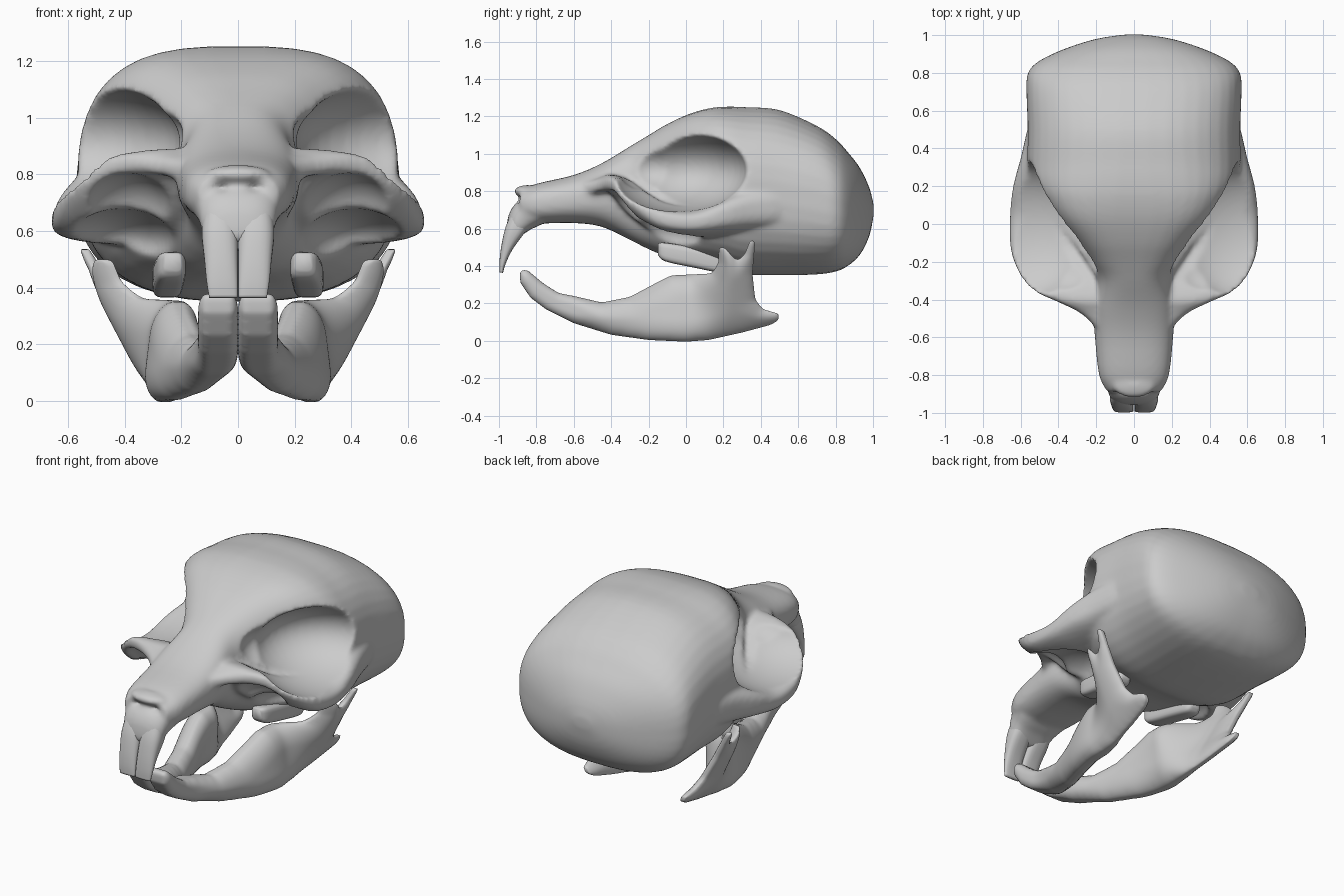
import bpy, bmesh, math
from mathutils import Vector, Matrix

if "Cube" in bpy.data.objects:
    bpy.data.objects.remove(bpy.data.objects["Cube"])


def skin(name, rings):
    """Closed mesh through a list of equal rings, capped at both ends."""
    bm = bmesh.new()
    vs = [[bm.verts.new(p) for p in r] for r in rings]
    n = len(vs[0])
    for a, b in zip(vs, vs[1:]):
        for i in range(n):
            bm.faces.new((a[i], a[(i + 1) % n], b[(i + 1) % n], b[i]))
    bm.faces.new(vs[0])
    bm.faces.new(vs[-1])
    bmesh.ops.recalc_face_normals(bm, faces=bm.faces)
    return to_object(name, bm)


def to_object(name, bm):
    me = bpy.data.meshes.new(name)
    bm.to_mesh(me)
    bm.free()
    ob = bpy.data.objects.new(name, me)
    bpy.context.collection.objects.link(ob)
    me.polygons.foreach_set("use_smooth", [True] * len(me.polygons))
    return ob


def spline(rows, steps):
    """Catmull-Rom interpolation of number tuples."""
    out = []
    for i in range(len(rows) - 1):
        p0, p1 = rows[max(i - 1, 0)], rows[i]
        p2, p3 = rows[i + 1], rows[min(i + 2, len(rows) - 1)]
        for k in range(steps):
            t = k / steps
            out.append([0.5 * (2 * b + (c - a) * t + (2 * a - 5 * b + 4 * c - d) * t * t
                               + (3 * b - a - 3 * c + d) * t ** 3)
                        for a, b, c, d in zip(p0, p1, p2, p3)])
    return out + [list(rows[-1])]


def loft(name, rows, low=2.5, n=40, steps=4, tilt=False):
    """rows: x, y, z, half width, half height, roundness of the upper half."""
    pts = spline(rows, steps)
    rings = []
    for i, (x, y, z, a, b, e) in enumerate(pts):
        p, q = pts[max(i - 1, 0)], pts[min(i + 1, len(pts) - 1)]
        up = Vector((0, p[2] - q[2], q[1] - p[1])).normalized() if tilt else Vector((0, 0, 1))
        ring = []
        for k in range(n):
            t = 2 * math.pi * (k + 0.5) / n
            c, s = math.cos(t), math.sin(t)
            w = 2 / (e if s > 0 else low)
            ring.append(Vector((x, y, z))
                        + Vector((max(a, .006) * math.copysign(abs(c) ** w, c), 0, 0))
                        + up * max(b, .006) * math.copysign(abs(s) ** w, s))
        rings.append(ring)
    return skin(name, rings)


def slab(rows):
    """y, half width, top, bottom, roundness -> loft rows"""
    return [(0, y, (t + b) / 2, w, (t - b) / 2, e) for y, w, t, b, e in rows]


def ellipsoids(name, centre, radii, sides=(1, -1)):
    bm = bmesh.new()
    for s in sides:
        m = Matrix.Translation((s * centre[0], centre[1], centre[2])) @ Matrix.Diagonal((*radii, 1))
        bmesh.ops.create_uvsphere(bm, u_segments=40, v_segments=24, radius=1, matrix=m)
    return to_object(name, bm)


def boolean(ob, other, op):
    m = ob.modifiers.new(op, 'BOOLEAN')
    m.object, m.operation, m.solver = other, op, 'EXACT'
    other.hide_render = True


def remesh_smooth(ob, voxel, iterations):
    m = ob.modifiers.new("remesh", 'REMESH')
    m.mode, m.voxel_size, m.use_smooth_shade = 'VOXEL', voxel, True
    m = ob.modifiers.new("smooth", 'SMOOTH')
    m.factor, m.iterations = 0.5, iterations


def bake(ob, helpers=()):
    dg = bpy.context.evaluated_depsgraph_get()
    me = bpy.data.meshes.new_from_object(ob.evaluated_get(dg))
    ob.modifiers.clear()
    ob.data = me
    for h in helpers:
        bpy.data.objects.remove(h)


def smooth(t):
    t = min(max(t, 0), 1)
    return t * t * (3 - 2 * t)


# Braincase and snout
skull = loft("skull", slab([
    (-.89, .14, .80, .66, 2.4), (-.80, .185, .84, .63, 2.5), (-.60, .207, .887, .63, 2.5),
    (-.45, .215, .95, .61, 2.5), (-.30, .20, 1.04, .54, 2.6), (-.20, .25, 1.10, .49, 3),
    (-.10, .32, 1.16, .45, 3.4), (.02, .42, 1.215, .43, 3.6), (.13, .50, 1.245, .41, 3.2),
    (.22, .55, 1.253, .385, 2.8), (.32, .565, 1.25, .355, 2.6), (.50, .563, 1.235, .35, 2.5),
    (.70, .57, 1.15, .355, 2.6), (.80, .562, 1.08, .37, 2.5), (.865, .50, 1.01, .40, 2.5),
    (.93, .36, .925, .46, 2.4), (.98, .20, .82, .56, 2.2), (1.003, .05, .73, .67, 2)]), low=2.6)

# Premaxilla carrying the incisors
premaxilla = loft("premaxilla", [
    (0, -.70, .76, .17, .09, 3), (0, -.80, .71, .165, .09, 3), (0, -.87, .66, .142, .08, 3),
    (0, -.91, .60, .126, .054, 3), (0, -.93, .555, .11, .03, 3)], tilt=True)

# Cheek arches
cheeks = loft("cheek_arches", slab([
    (-.58, .18, .86, .76, 3), (-.51, .24, .87, .77, 3), (-.46, .305, .88, .785, 3),
    (-.41, .41, .895, .79, 3), (-.36, .52, .885, .735, 3),
    (-.30, .585, .86, .67, 3), (-.20, .635, .79, .595, 3), (-.10, .657, .74, .558, 3),
    (.05, .657, .73, .545, 3), (.20, .64, .80, .55, 3), (.35, .60, .87, .555, 2.8),
    (.50, .565, .90, .56, 2.6), (.60, .53, .90, .57, 2.5)]), low=3.5)

# Nose tip
nose = ellipsoids("nose_tip", (0, -.85, .80), (.115, .07, .033), sides=(1,))

# Eye sockets, hollows under the cheeks, nostrils
orbits = ellipsoids("orbit_cutter", (.62, -.04, .915), (.42, .37, .225))
corners = ellipsoids("inner_orbit_cutter", (.38, -.19, .925), (.195, .175, .13))
hollows = ellipsoids("cheek_hollow_cutter", (.41, -.24, .55), (.19, .32, .13))
fronts = ellipsoids("front_hollow_cutter", (.39, -.39, .63), (.18, .18, .175))
nostrils = ellipsoids("nostril_cutter", (.06, -.92, .757), (.045, .06, .02))

boolean(skull, cheeks, 'UNION')
boolean(skull, orbits, 'DIFFERENCE')
boolean(skull, corners, 'DIFFERENCE')
boolean(skull, hollows, 'DIFFERENCE')
boolean(skull, fronts, 'DIFFERENCE')
boolean(skull, premaxilla, 'UNION')
boolean(skull, nose, 'UNION')
boolean(skull, nostrils, 'DIFFERENCE')
remesh_smooth(skull, .013, 9)
bake(skull, (cheeks, orbits, corners, hollows, fronts, premaxilla, nose, nostrils))

# Upper incisors and upper tooth rows
for s, side in ((1, "right"), (-1, "left")):
    loft("upper_incisor_" + side, [
        (s * .064, -.87, .67, .058, .06, 3), (s * .064, -.917, .59, .064, .052, 3),
        (s * .06, -.957, .50, .059, .032, 3), (s * .056, -.98, .42, .055, .018, 3),
        (s * .052, -.988, .365, .05, .01, 3)], n=20, tilt=True)
    loft("upper_teeth_" + side, [
        (s * .23, -.15, .49, .03, .03, 4), (s * .235, -.11, .475, .05, .05, 4),
        (s * .245, .05, .445, .055, .055, 4), (s * .25, .19, .42, .05, .055, 4),
        (s * .25, .23, .42, .03, .03, 4)], low=4, n=20)

# Lower jaw: side outline (y, z), thickened, then bent outwards towards the back
outline = [(-.89, .375), (-.885, .31), (-.83, .23), (-.75, .17), (-.60, .095), (-.40, .033),
           (-.20, .005), (0, -.004), (.12, .005), (.30, .045), (.45, .085), (.495, .11),
           (.495, .145), (.41, .17), (.37, .22), (.355, .36), (.37, .53), (.345, .545),
           (.315, .465), (.275, .425), (.20, .505), (.175, .50), (.175, .42), (.14, .36),
           (-.08, .35), (-.15, .315), (-.30, .235), (-.45, .205), (-.60, .24), (-.68, .255),
           (-.76, .305), (-.85, .38)]
edges = [(Vector(a), Vector(b) - Vector(a)) for a, b in zip(outline, outline[1:] + outline[:1])]


def rim_distance(p):
    return min((p - a - d * min(max((p - a).dot(d) / d.length_squared, 0), 1)).length for a, d in edges)


for s, side in ((1, "right"), (-1, "left")):
    jaw = skin("lower_jaw_" + side, [[(x, y, z) for y, z in outline] for x in (-.075, -.025, .025, .075)])
    remesh_smooth(jaw, .013, 5)
    bake(jaw)
    bm = bmesh.new()
    bm.from_mesh(jaw.data)
    for v in bm.verts:
        x, y, z = v.co
        back, front = smooth(y / .25), smooth((-.5 - y) / .2)
        # thin towards the rim so the bone is rounded
        reach = .035 + .085 * smooth((y + .7) / .4)
        u = 1 - min(rim_distance(Vector((y, z))) / reach, 1)
        lens = 1 - (.85 - .5 * front) * (1 - math.sqrt(1 - u * u))
        centre = .07 + .188 * smooth((y + .7) / .7) + z * (.53 * back - .12 * smooth((y + .5) / .3) * (1 - back))
        v.co.x = s * (centre + x * lens * (1.1 - .5 * back) * (1 - .14 * front))
    for _ in range(3):
        bmesh.ops.smooth_vert(bm, verts=bm.verts, factor=.5, use_axis_x=True, use_axis_y=False, use_axis_z=False)
    bmesh.ops.recalc_face_normals(bm, faces=bm.faces)
    bm.to_mesh(jaw.data)
    bm.free()
    jaw.data.polygons.foreach_set("use_smooth", [True] * len(jaw.data.polygons))
